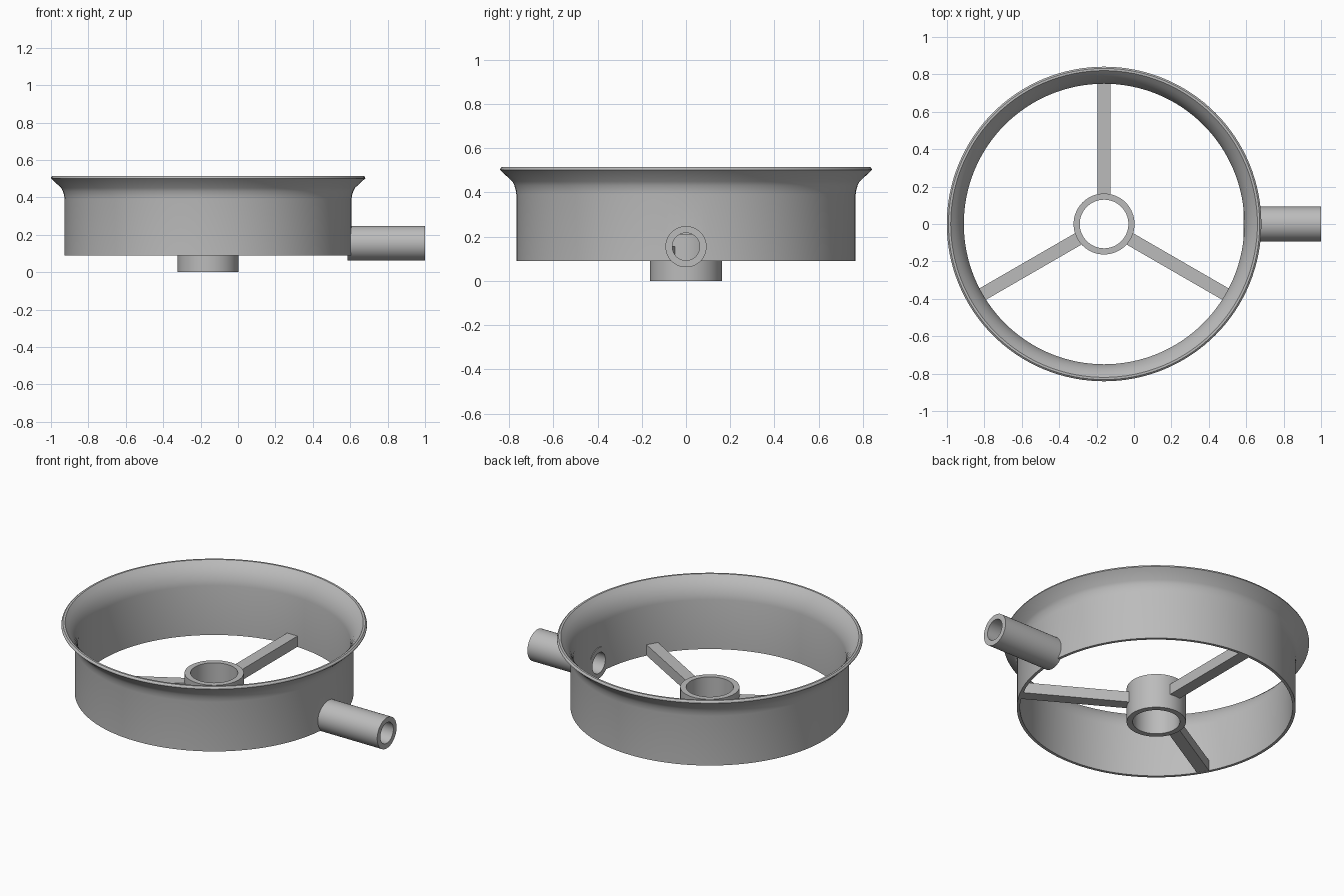
import bpy, bmesh, math
from mathutils import Matrix, Vector

if "Cube" in bpy.data.objects:
    bpy.data.objects.remove(bpy.data.objects["Cube"], do_unlink=True)

CX = -0.16          # ring axis
SPOKES = 3

grey = bpy.data.materials.new("plain_grey")
grey.use_nodes = True
GREY = (0.5, 0.5, 0.5, 1)
grey.diffuse_color = GREY
grey.node_tree.nodes["Principled BSDF"].inputs["Base Color"].default_value = GREY


def finish(name, bm, matrix):
    bmesh.ops.recalc_face_normals(bm, faces=bm.faces)
    bm.transform(matrix)
    mesh = bpy.data.meshes.new(name)
    bm.to_mesh(mesh)
    bm.free()
    mesh.materials.append(grey)
    obj = bpy.data.objects.new(name, mesh)
    bpy.context.collection.objects.link(obj)
    return obj


def lathe(name, profile, matrix, steps):
    """Revolve a closed (radius, height) profile around z."""
    bm = bmesh.new()
    rings = []
    for i in range(steps):
        a = math.tau * i / steps
        rings.append([bm.verts.new((r * math.cos(a), r * math.sin(a), z)) for r, z in profile])
    n = len(profile)
    for i in range(steps):
        a, b = rings[i], rings[(i + 1) % steps]
        for j in range(n):
            k = (j + 1) % n
            bm.faces.new((a[j], b[j], b[k], a[k]))
    return finish(name, bm, matrix)


def pipe(name, outer, inner, z0, z1, matrix, steps=64):
    return lathe(name, [(outer, z0), (outer, z1), (inner, z1), (inner, z0)], matrix, steps)


def smooth(obj):
    bpy.ops.object.select_all(action="DESELECT")
    obj.select_set(True)
    bpy.context.view_layer.objects.active = obj
    bpy.ops.object.shade_smooth_by_angle(angle=math.radians(25))


axis = Matrix.Translation((CX, 0, 0))
tube_axis = Matrix.Translation((0, 0, 0.155)) @ Matrix.Rotation(math.pi / 2, 4, "Y")

# Thin cylindrical wall with a flared lip
wall = lathe("flared_ring", [
    (0.767, 0.09), (0.767, 0.39), (0.770, 0.412), (0.776, 0.432), (0.785, 0.45),
    (0.841, 0.502), (0.839, 0.509), (0.832, 0.515), (0.820, 0.515),
    (0.798, 0.493), (0.780, 0.470), (0.766, 0.445), (0.756, 0.418), (0.750, 0.39), (0.750, 0.09),
], axis, 128)

# Opening in the wall where the side tube enters
bm = bmesh.new()
bmesh.ops.create_cone(bm, cap_ends=True, segments=64, radius1=0.08, radius2=0.08,
                      depth=0.3, matrix=Matrix.Translation((0, 0, 0.6)))
cutter = finish("bore_cutter", bm, tube_axis)
cutter.hide_render = True
cut = wall.modifiers.new("bore", "BOOLEAN")
cut.operation = "DIFFERENCE"
cut.solver = "EXACT"
cut.object = cutter
bpy.context.view_layer.objects.active = wall
bpy.ops.object.modifier_apply(modifier=cut.name)
bpy.data.objects.remove(cutter, do_unlink=True)
smooth(wall)

# Side tube and central hub
smooth(pipe("side_tube", 0.093, 0.062, 0.585, 1.0, tube_axis))
smooth(pipe("hub", 0.163, 0.13, 0, 0.21, axis))

# Flat bars joining hub and wall
for i in range(SPOKES):
    bm = bmesh.new()
    bmesh.ops.create_cube(bm, size=1)
    bmesh.ops.scale(bm, vec=Vector((0.605, 0.07, 0.065)), verts=bm.verts)
    bmesh.ops.translate(bm, vec=Vector((0.4525, 0, 0.1235)), verts=bm.verts)
    turn = Matrix.Rotation(math.pi / 2 + math.tau * i / SPOKES, 4, "Z")
    finish(f"spoke_{i + 1}", bm, axis @ turn)
